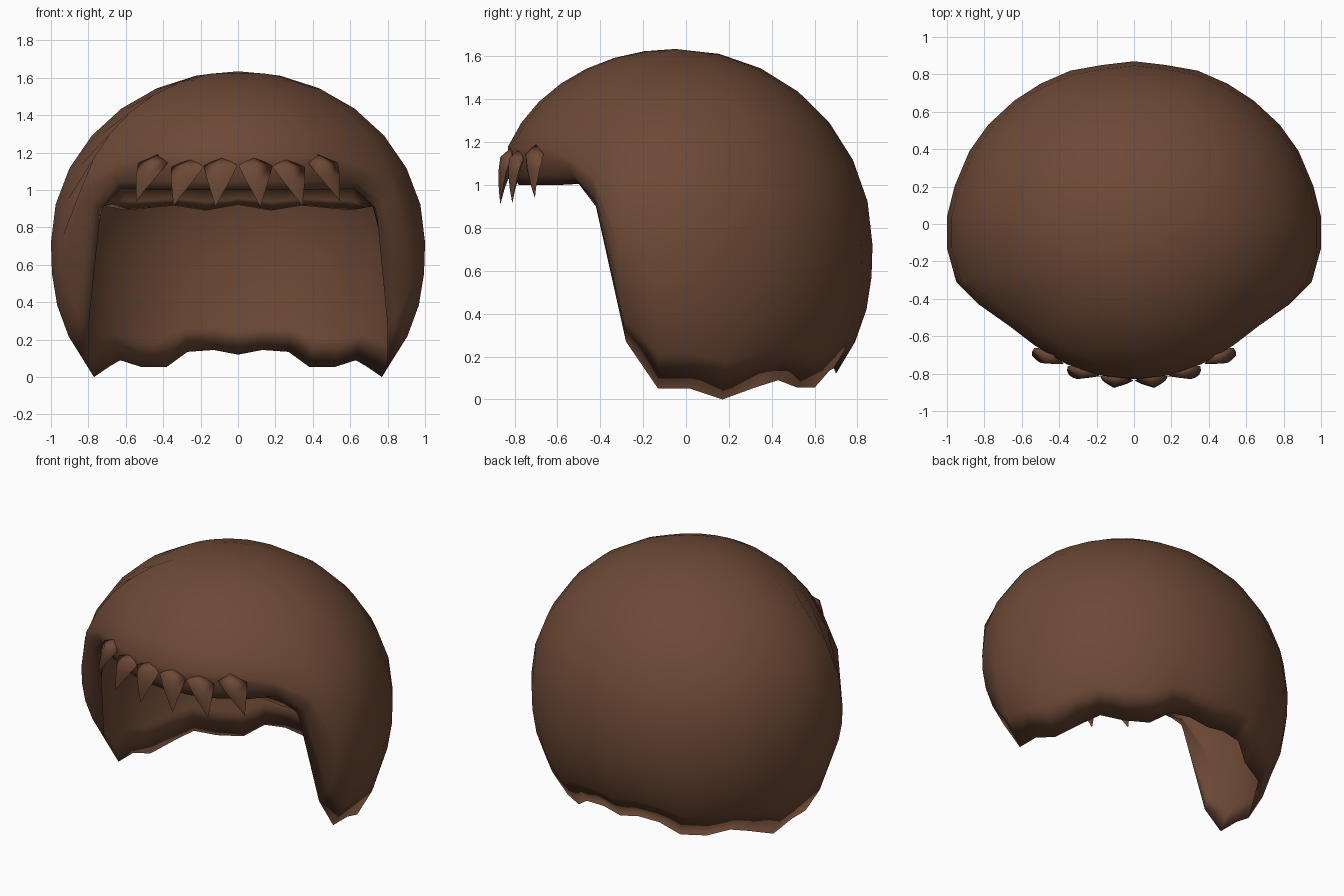
import bpy, bmesh, math
from mathutils import Vector

if "Cube" in bpy.data.objects:
    bpy.data.objects.remove(bpy.data.objects["Cube"])

brown = bpy.data.materials.new("brown_hair")
brown.diffuse_color = (0.152, 0.067, 0.036, 1)
brown.use_nodes = True
brown.node_tree.nodes["Principled BSDF"].inputs["Base Color"].default_value = brown.diffuse_color


def finish(bm, name, angle):
    bmesh.ops.recalc_face_normals(bm, faces=bm.faces)
    me = bpy.data.meshes.new(name)
    bm.to_mesh(me)
    bm.free()
    me.materials.append(brown)
    ob = bpy.data.objects.new(name, me)
    bpy.context.collection.objects.link(ob)
    bpy.ops.object.select_all(action='DESELECT')
    ob.select_set(True)
    bpy.context.view_layer.objects.active = ob
    bpy.ops.object.shade_smooth_by_angle(angle=math.radians(angle))
    return ob


# Half outline, back to front: widest point (x, y, z) and hem point (x, y, z)
half = [
    (0, .87, .72, 0, .70, .12), (.17, .85, .72, .13, .69, .145),
    (.34, .82, .72, .27, .67, .135), (.50, .75, .72, .38, .60, .055),
    (.64, .66, .72, .52, .52, .055), (.78, .53, .72, .63, .43, .09),
    (.88, .39, .72, .69, .32, .055), (.96, .20, .72, .77, .17, 0),
    (1, .04, .72, .80, .02, .05), (1, -.13, .72, .80, -.13, .05),
    (.95, -.31, .72, .80, -.28, .27), (.83, -.43, 1.03, .74, -.42, .90),
    (.66, -.55, 1.13, .62, -.50, 1.01), (.53, -.65, 1.17, .50, -.60, 1.0),
    (.36, -.75, 1.18, .35, -.70, 1.0), (.18, -.81, 1.18, .18, -.76, 1.0),
    (0, -.83, 1.18, 0, -.78, 1.0),
]
FRINGE = 11          # first column belonging to the fringe
UP, DOWN = 7, 4      # rings above and below the widest point


def dome(wide, top, equator):
    """Column on a dome from just under the crown down to the given point."""
    end = math.acos((wide.z - equator) / (top.z - equator))
    out = []
    for k in range(1, UP + 1):
        t = end * k / UP
        p = top.lerp(wide, math.sin(t) / math.sin(end))
        p.z = equator + (top.z - equator) * math.cos(t)
        out.append(p)
    return out


def skirt(wide, hem):
    """Column curling in from the widest point to the hem."""
    out = []
    for k in range(1, DOWN + 1):
        s = k / DOWN
        p = wide.lerp(hem, s ** 2.6)
        p.z = wide.z + (hem.z - wide.z) * s
        out.append(p)
    return out


# Hair cap: outer shell, hem and inner shell in one closed surface
crown, lining = Vector((0, -.05, 1.635)), Vector((0, -.02, 1.49))
columns = []
for i, c in enumerate(half):
    wide, hem = Vector(c[:3]), Vector(c[3:])
    equator = .72 + .23 * max(0, i - FRINGE + 1) / 6    # fuller brow in front
    outside = dome(wide, crown, equator) + skirt(wide, hem)
    if i >= FRINGE:      # flat underside, then a short wall dropping behind it
        inner = Vector((hem.x * .97, -.38, .905 + .015 * math.cos(hem.x * 16)))
        back = Vector((hem.x * .98, -.42, hem.z + .01))
        under = [hem.lerp(back, .5), back, back.lerp(inner, .6)]
    else:
        inner = Vector((wide.x * .88, wide.y * .88, .66))
        under = skirt(inner, hem)[:-1][::-1]
    inside = dome(inner, lining, .66)
    columns.append(outside + under + inside[::-1])
mirrored = [[Vector((-p.x, p.y, p.z)) for p in col] for col in columns[-2:0:-1]]

bm = bmesh.new()
grid = [[bm.verts.new(p) for p in col] for col in columns + mirrored]
top, bottom = bm.verts.new(crown), bm.verts.new(lining)
for j, a in enumerate(grid):
    b = grid[(j + 1) % len(grid)]
    bm.faces.new((top, a[0], b[0]))
    bm.faces.new((bottom, b[-1], a[-1]))
    for k in range(len(a) - 1):
        bm.faces.new((a[k], a[k + 1], b[k + 1], b[k]))
finish(bm, "hair_cap", 180)


# Pointed spade-shaped tufts along the fringe
def tuft(name, root, tip, width, depth, turn):
    root, tip = Vector(root), Vector(tip)
    tangent = Vector((math.cos(turn), math.sin(turn), 0))
    outward = Vector((math.sin(turn), -math.cos(turn), 0))
    bm = bmesh.new()
    rings = []
    for s, w in ((.18, 1.0), (.45, .72), (.75, .32)):
        centre = root.lerp(tip, s) + outward * .012 * math.sin(math.pi * s)
        rings.append([bm.verts.new(centre + tangent * width * w * math.cos(a)
                                   + outward * depth * w * math.sin(a))
                      for a in [math.tau * n / 4 for n in range(4)]])
    start, end = bm.verts.new(root), bm.verts.new(tip)
    for n in range(4):
        m = (n + 1) % 4
        bm.faces.new((start, rings[0][n], rings[0][m]))
        bm.faces.new((end, rings[-1][m], rings[-1][n]))
        for lo, hi in zip(rings, rings[1:]):
            bm.faces.new((lo[n], hi[n], hi[m], lo[m]))
    finish(bm, name, 100)


for side, label in ((-1, "left"), (1, "right")):
    tuft("inner_tuft_" + label, (side * .085, -.81, 1.18), (side * .12, -.866, .91),
         .09, .04, side * .12)
    tuft("middle_tuft_" + label, (side * .25, -.775, 1.17), (side * .345, -.81, .915),
         .09, .04, side * .3)
    tuft("outer_tuft_" + label, (side * .43, -.70, 1.19), (side * .545, -.705, .94),
         .09, .045, side * .5)
